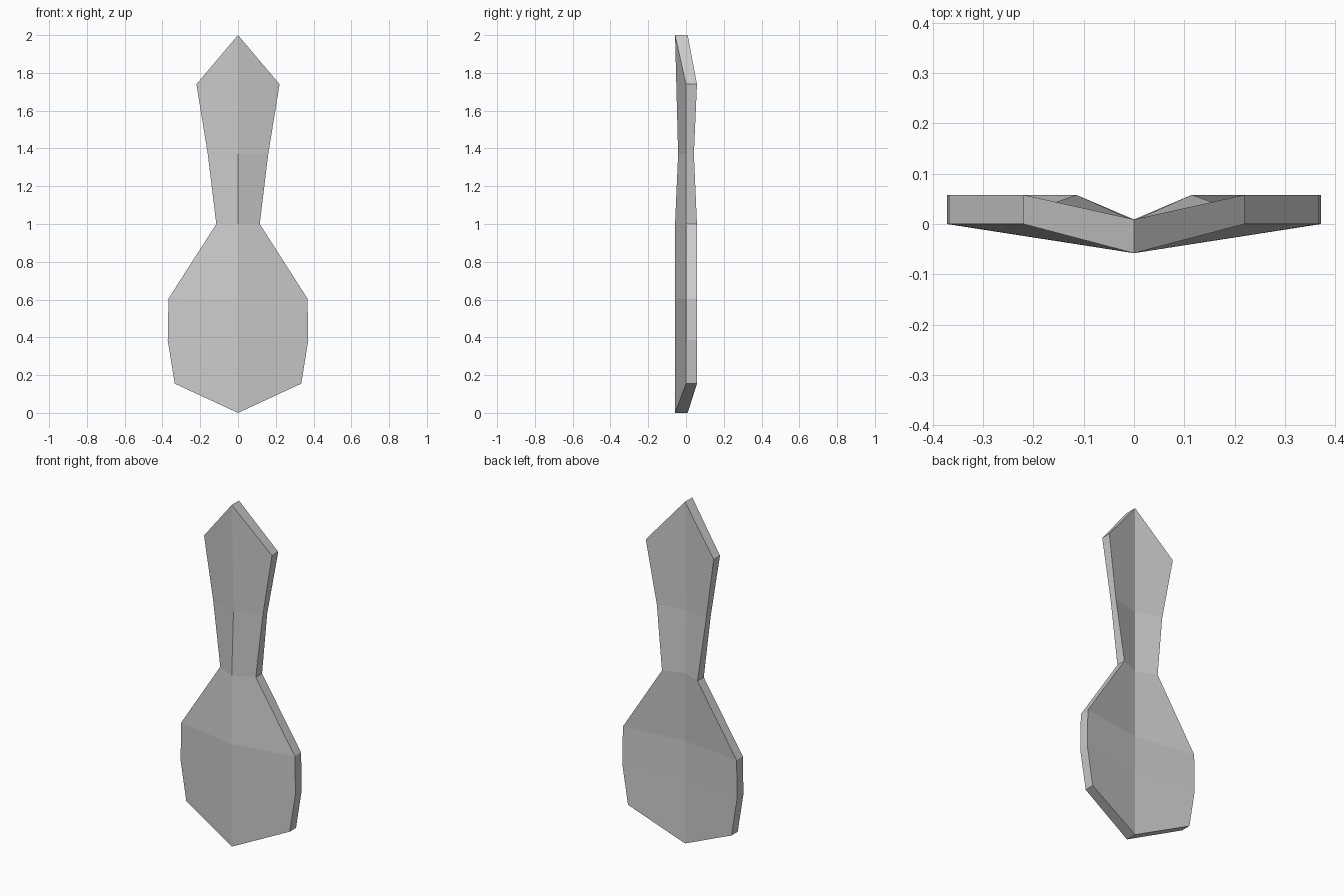
import bpy, bmesh

if "Cube" in bpy.data.objects:
    bpy.data.objects.remove(bpy.data.objects["Cube"])

# Rows up the blade: centre z, edge x, edge z, depth scale
rows = [
    (0.00, 0.335, 0.155, 1.0),
    (0.38, 0.372, 0.385, 1.0),
    (0.60, 0.368, 0.605, 1.0),
    (1.00, 0.115, 1.000, 1.0),
    (1.37, 0.160, 1.370, 0.72),
    (2.00, 0.220, 1.740, 1.0),
]
# Depths of the folded section
CENTRE_FRONT, CENTRE_BACK = -0.058, 0.009
EDGE_FRONT, EDGE_BACK = 0.0, 0.058

# Right half of the folded blade: one four-point section per row
bm = bmesh.new()
rings = []
for cz, ex, ez, s in rows:
    section = [(0, CENTRE_FRONT, cz), (ex, EDGE_FRONT, ez),
               (ex, EDGE_BACK, ez), (0, CENTRE_BACK, cz)]
    rings.append([bm.verts.new((x, y * s, z)) for x, y, z in section])

# Front, rim and back faces, left open along the mirror plane
for low, high in zip(rings, rings[1:]):
    for i in range(3):
        bm.faces.new((low[i], low[i + 1], high[i + 1], high[i]))

# Slanted bottom and pointed top
bm.faces.new(reversed(rings[0]))
bm.faces.new(rings[-1])
bmesh.ops.recalc_face_normals(bm, faces=bm.faces)
if sum((f.normal.y for f in bm.faces if abs(f.calc_center_median().x) > 0
        and f.calc_center_median().y < -0.005 and abs(f.normal.y) > 0.8)) > 0:
    bmesh.ops.reverse_faces(bm, faces=bm.faces)

mesh = bpy.data.meshes.new("folded_blade")
bm.to_mesh(mesh)
bm.free()
blade = bpy.data.objects.new("folded_blade", mesh)
bpy.context.collection.objects.link(blade)

# Mirror to the left half
mirror = blade.modifiers.new("mirror", 'MIRROR')
mirror.use_axis[0] = True
mirror.use_clip = True
